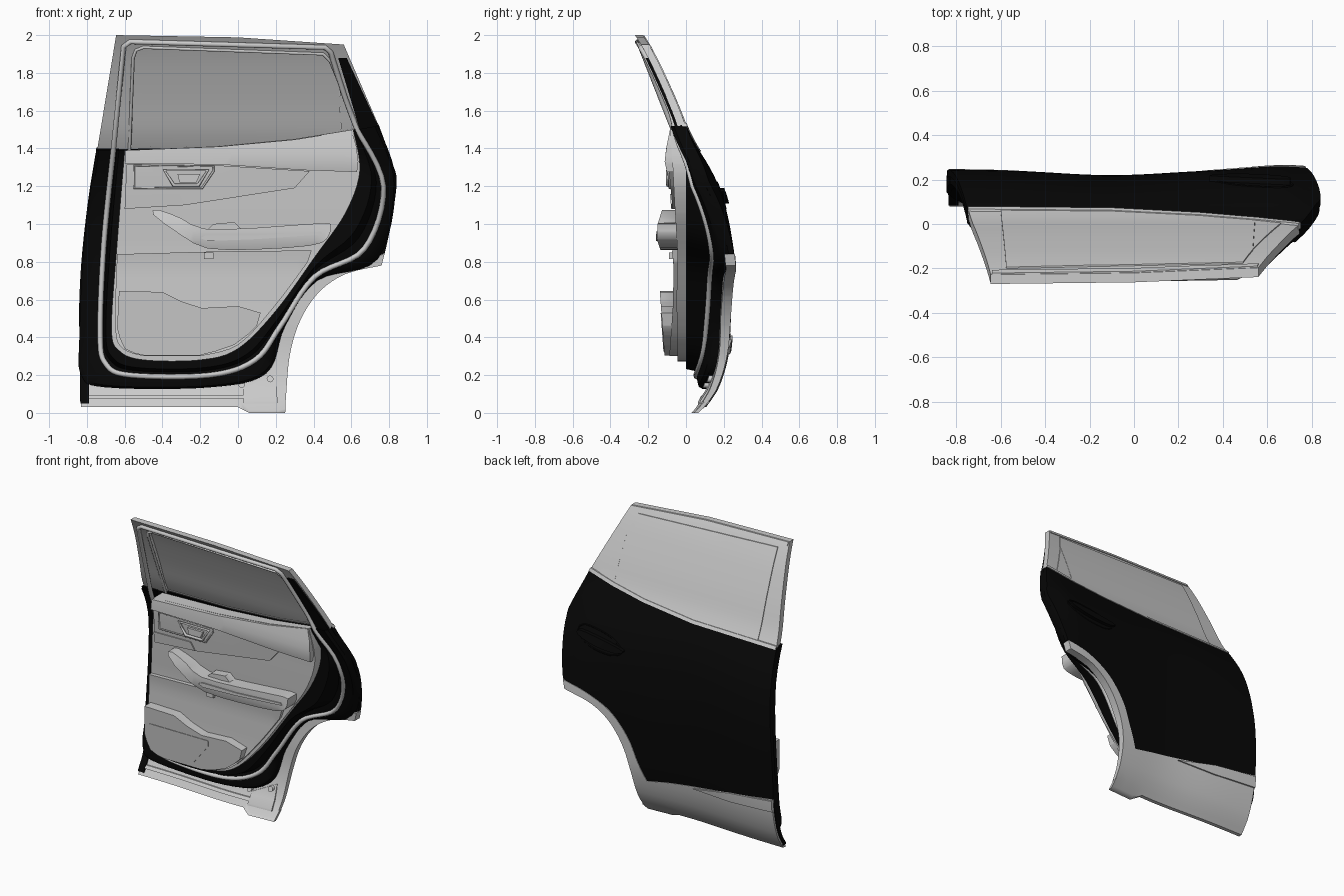
import bpy, bmesh, math
from mathutils import Vector

if "Cube" in bpy.data.objects:
    bpy.data.objects.remove(bpy.data.objects["Cube"])

black = bpy.data.materials.new("black_paint")
black.diffuse_color = (0.002, 0.002, 0.002, 1)
black.use_nodes = True
black.node_tree.nodes["Principled BSDF"].inputs["Base Color"].default_value = black.diffuse_color


def table(t, v):
    for (a, p), (b, q) in zip(t, t[1:]):
        if v <= b:
            return p + (q - p) * max(0, (v - a) / (b - a))
    return t[-1][1]


SIDE = [(0, .07), (.06, .135), (.17, .19), (.33, .23), (.6, .243), (.8, .246), (1, .228), (1.15, .195),
        (1.28, .14), (1.46, .025), (1.63, -.04), (1.83, -.13), (1.92, -.175), (2, -.225)]


def skin(x, z):
    """y of the curved outer surface of the door"""
    y = sum(table(SIDE, z + d) for d in (-.06, -.03, 0, .03, .06)) / 5 if .06 < z < 1.94 else table(SIDE, z)
    low = max(0, min(1, (1.4 - z) / .4))
    y -= .025 * low * math.exp(-((x + .1) / .35) ** 2)
    y += .017 * math.exp(-((x - .68) / .2) ** 2 - ((z - .75) / .22) ** 2)
    if x > .7:
        y -= .3 * (x - .7) * max(0, 1 - abs(z - 1.22) / .35)
    return y


def off(d):
    return lambda x, z: skin(x, z) + d


def prof(*t):
    return lambda x, z: table(t, z)


def seal_y(x, z):
    return skin(x, z) - table([(1.2, .11), (1.55, .065)], z)


def face_y(x, z):
    return min(0, seal_y(x, z) - .01)


def cr(pts, n=6, closed=False):
    """smooth curve through 2D points"""
    P = [Vector(p) for p in pts]
    m, out = len(P), []
    g = (lambda i: P[i % m]) if closed else (lambda i: P[max(0, min(m - 1, i))])
    for i in range(m if closed else m - 1):
        a, b, c, d = g(i - 1), g(i), g(i + 1), g(i + 2)
        for k in range(n):
            t = k / n
            out.append(tuple(.5 * (2 * b + (c - a) * t + (2 * a - 5 * b + 4 * c - d) * t * t
                                   + (3 * b - a - 3 * c + d) * t ** 3)))
    if not closed:
        out.append(tuple(P[-1]))
    return out


def finish(name, bm, mat, angle=50):
    bmesh.ops.recalc_face_normals(bm, faces=bm.faces)
    me = bpy.data.meshes.new(name)
    bm.to_mesh(me)
    bm.free()
    me.polygons.foreach_set("use_smooth", [True] * len(me.polygons))
    me.set_sharp_from_angle(angle=math.radians(angle))
    ob = bpy.data.objects.new(name, me)
    bpy.context.collection.objects.link(ob)
    if mat:
        me.materials.append(mat)
    return ob


def panel(name, pts, front, back, mat=None, bevel=.006, step=.05):
    """plate with an xz outline, following two y functions, with a chamfered front edge"""
    bm = bmesh.new()
    bm.faces.new([bm.verts.new((p[0], 0, p[1])) for p in pts])
    sign = math.copysign(1, back(*pts[0]) - front(*pts[0]))
    bmesh.ops.inset_region(bm, faces=bm.faces[:], thickness=bevel, use_boundary=True, use_even_offset=True)
    for v in bm.verts:  # local y holds the chamfer height
        v.co.y = sign * bevel if v.is_boundary else 0
    for ax in (0, 2):
        no = Vector((ax == 0, 0, ax == 2))
        for k in range(-20, 42):
            c = k * step + .0137
            if min(v.co[ax] for v in bm.verts) < c < max(v.co[ax] for v in bm.verts):
                bmesh.ops.bisect_plane(bm, geom=bm.verts[:] + bm.edges[:] + bm.faces[:],
                                       plane_co=no * c, plane_no=no, dist=1e-4)
    new = bmesh.ops.extrude_face_region(bm, geom=bm.faces[:], use_keep_orig=True)["geom"]
    moved = {v for v in new if isinstance(v, bmesh.types.BMVert)}
    for v in bm.verts:
        x, z = v.co.x, v.co.z
        v.co.y = back(x, z) if v in moved else front(x, z) + v.co.y
    return finish(name, bm, mat)


def loft(name, rows, mat=None):
    bm = bmesh.new()
    R = [[bm.verts.new(p) for p in r] for r in rows]
    for a, b in zip(R, R[1:]):
        for i in range(len(a) - 1):
            bm.faces.new((a[i], a[i + 1], b[i + 1], b[i]))
    return finish(name, bm, mat, 35)


def tube(name, pts, fn, r, mat=None, closed=True):
    cu = bpy.data.curves.new(name, 'CURVE')
    cu.dimensions, cu.bevel_depth, cu.bevel_resolution = '3D', r, 2
    s = cu.splines.new('POLY')
    s.points.add(len(pts) - 1)
    for p, (x, z) in zip(s.points, pts):
        p.co = (x, fn(x, z), z, 1)
    s.use_cyclic_u = closed
    if mat:
        cu.materials.append(mat)
    ob = bpy.data.objects.new(name, cu)
    bpy.context.collection.objects.link(ob)


# outer skin and wheel arch cladding
arch = cr([(.76, .78), (.57, .735), (.43, .64), (.33, .49), (.275, .31), (.255, .1), (.25, 0)])
border = cr([(.775, .84), (.6, .8), (.42, .71), (.29, .56), (.22, .4), (.16, .27)]) + [(0, .3), (-.835, .42)]
left = cr([(-.84, .42), (-.84, .6), (-.825, .85), (-.79, 1.15), (-.75, 1.395)])
right = cr([(.745, 1.525), (.815, 1.33), (.84, 1.22), (.81, 1), (.777, .845)])
belt = [(-.1, 1.405), (.3, 1.44), (.55, 1.48)]
panel("door_skin", left + belt + right + border[1:-1], off(0), off(-.03), black)
panel("lower_cladding", arch + [(.06, 0), (0, .03), (-.83, .03)] + border[::-1], off(.004),
      lambda x, z: skin(x, z) - table([(0, .02), (.1, .03), (.3, .04), (.5, .05)], z))
panel("cladding_accent", [(-.2, .315), (-.5, .375), (-.835, .41), (-.835, .33), (-.5, .31)], off(.014), off(0), bevel=.008)
panel("front_flange", [(-.835, .05), (-.79, .05), (-.79, .16), (-.76, .4), (-.84, .4)], off(-.04), off(-.01), black)

# outside handle in its dished oval
tube("handle_recess_rim", cr([(.36, 1.12), (.46, 1.19), (.66, 1.22), (.71, 1.17), (.6, 1.1), (.44, 1.08)], closed=True),
     off(-.001), .005, black)
panel("outer_handle", cr([(.34, 1.135), (.48, 1.165), (.68, 1.19), (.69, 1.16), (.55, 1.12), (.4, 1.11)], 3, True),
      off(.025), off(-.01), black, .008)

# window frame, glass and belt strip
opening = [(.64, 1.5), (.49, 1.86), (.45, 1.9), (-.5, 1.935), (-.54, 1.92), (-.555, 1.88), (-.575, 1.395)]
panel("window_frame", [(-.745, 1.395), (-.645, 2), (0, 1.988), (.56, 1.95), (.745, 1.52)] + opening,
      off(-.045), off(-.003), None, .012)
tube("window_seal", opening, off(-.045), .009, closed=False)
panel("door_glass", [(-.6, 1.39), (-.575, 1.955), (.49, 1.915), (.535, 1.8), (.545, 1.47), (.3, 1.43), (-.1, 1.395)],
      off(.003), off(-.012), bevel=.003)
panel("quarter_glass", [(.546, 1.47), (.536, 1.79), (.67, 1.5)], off(.002), off(-.012), bevel=.003)
panel("belt_strip", [(-.748, 1.385), (-.748, 1.405), (-.1, 1.414), (.3, 1.45), (.55, 1.492), (.74, 1.535), (.75, 1.515),
                     (.55, 1.47), (.3, 1.43), (-.1, 1.394)], off(.007), off(-.02), bevel=.004)
panel("roof_edge_strip", [(-.64, 1.975), (-.64, 1.998), (0, 1.985), (.555, 1.948), (.56, 1.925), (0, 1.962)],
      off(.003), off(-.02), bevel=.004)
panel("rear_pillar", [(.53, 1.88), (.575, 1.88), (.74, 1.525), (.76, 1.45), (.66, 1.45)], off(-.06), off(-.01), black)

# pressed inner door: flat face, wall, seal shelf, outer flange
T = cr([(-.6, 1.39), (-.64, .9), (-.67, .45), (-.63, .33), (-.5, .28), (-.2, .28), (0, .34), (.2, .54), (.41, .83),
        (.57, 1.06), (.645, 1.28), (.61, 1.5)])
S = cr([(-.66, 1.39), (-.71, .9), (-.73, .42), (-.7, .26), (-.57, .2), (-.15, .2), (.09, .28), (.225, .46), (.405, .72),
        (.67, .87), (.77, 1.2), (.63, 1.5)])
O = cr([(-.75, 1.39), (-.815, .9), (-.84, .4), (-.83, .2), (-.7, .135), (-.15, .135), (.15, .21), (.25, .46), (.42, .7),
        (.74, .815), (.835, 1.22), (.742, 1.52)])


def row(A, B, t, fn):
    P = [(a[0] + (b[0] - a[0]) * t, a[1] + (b[1] - a[1]) * t) for a, b in zip(A, B)]
    return [(x, fn(x, z), z) for x, z in P]


loft("inner_door_panel", [row(T, S, -.3, face_y), row(T, S, .5, face_y), row(T, S, .7, seal_y), row(S, O, .2, seal_y),
                          row(S, O, .85, off(-.085)), row(S, O, 1, off(-.065)), row(S, O, 1, off(-.005))], black)
panel("front_pillar_cap", [(-.75, 1.3), (-.752, 1.4), (-.63, 1.4), (-.64, 1.3)], off(-.06), off(-.02), black)
tube("door_seal", S + cr([(.63, 1.5), (.57, 1.66), (.49, 1.91)])[1:] + [(.46, 1.935), (-.57, 1.965), (-.605, 1.94)],
     lambda x, z: seal_y(x, z) - table([(1.4, .008), (1.6, -.012)], z), .014)

# sill details inside the cladding
panel("sill_rail", [(-.79, .075), (-.79, .095), (.2, .095), (.2, .075)], off(-.04), off(-.02), bevel=.004)
panel("sill_bracket", [(.03, .13), (.2, .21), (.21, .05), (.03, .05)], off(-.04), off(-.02))
for x, z in ((.02, .15), (.17, .18)):
    panel("sill_bolt", [(x + .018 * math.cos(a * math.pi / 6), z + .018 * math.sin(a * math.pi / 6)) for a in range(12)],
          off(-.06), off(-.03), bevel=.004)

# interior trim
trim_back = lambda x, z: max(face_y(x, z) + .02, min(.02, skin(x, z) - .05))
base = prof((.28, -.045), (.6, -.05), (.85, -.045), (1.1, -.06), (1.3, -.07), (1.5, -.085))
panel("trim_base", T + [(.3, 1.45), (-.1, 1.412)], base, trim_back, None, .01)
panel("upper_trim", [(-.6, 1.32), (-.595, 1.39), (-.1, 1.41), (.3, 1.447), (.6, 1.495), (.625, 1.42), (.637, 1.33),
                     (.63, 1.275), (.35, 1.285), (-.1, 1.315)],
      prof((1.27, -.1), (1.33, -.113), (1.4, -.105), (1.5, -.085)), prof((1.27, -.03), (1.5, -.04)), None, .012)
panel("decor_insert", [(-.6, 1.08), (-.59, 1.315), (-.1, 1.31), (.38, 1.28), (.3, 1.19), (-.28, 1.1)],
      prof((1.07, -.07), (1.3, -.092)), prof((1, -.03)), None, .008)
panel("switch_plate", [(-.595, 1.08), (-.595, 1.155), (-.31, 1.16), (-.28, 1.105)], prof((1.08, -.078), (1.16, -.086)),
      prof((1, -.05)), None, .004)
panel("lower_trim", [(-.64, .84), (-.1, .855), (.39, .86)] + cr([(.37, .8), (.19, .56), (0, .36), (-.2, .3)], 5)
      + cr([(-.5, .3), (-.61, .34), (-.65, .45), (-.64, .84)], 4)[:-1],
      prof((.28, -.09), (.55, -.07), (.78, -.065), (.86, -.075)), prof((0, -.02)), None, .01)
panel("map_pocket", [(-.63, .645), (-.4, .64), (-.3, .59), (-.19, .555), (0, .565), (.12, .53)]
      + cr([(.1, .46), (-.02, .36), (-.2, .305)], 2) + cr([(-.5, .305), (-.6, .34), (-.64, .45)], 2),
      prof((.29, -.113), (.5, -.128), (.66, -.14)), prof((0, -.04)), None, .018)
panel("speaker_grille", [(-.6, .36), (-.6, .53), (-.14, .53), (-.14, .49), (-.27, .33), (-.36, .325), (-.55, .325)],
      prof((.29, -.117), (.5, -.132), (.66, -.144)), prof((0, -.1)), None, .003)

# armrest with a switch pod
panel("armrest", cr([(-.45, 1.05), (-.42, 1.075), (-.3, 1.03), (-.18, .975), (.1, .98), (.45, 1.005), (.49, .985), (.47, .92),
                     (.38, .885), (.1, .865), (-.16, .87), (-.3, .94)], 2, True),
      prof((.86, -.135), (.92, -.155), (1, -.15), (1.08, -.125)), prof((0, -.03)), None, .016)
panel("armrest_band", [(-.2, .925), (-.17, .94), (.1, .94), (.44, .96), (.45, .945), (.1, .92), (-.16, .91)],
      prof((.86, -.16)), prof((0, -.12)), None, .003)
panel("switch_pod", [(-.16, .97), (-.13, 1.0), (-.02, 1.01), (.02, .97)], prof((0, -.115)), prof((0, -.05)), None, .01)
panel("pull_clip", [(-.18, .815), (-.18, .85), (-.13, .85), (-.13, .815)], prof((0, -.09)), prof((0, -.05)), None, .005)

# inside handle: bezel, release lever and its frame
bezel = [(-.55, 1.19), (-.55, 1.31), (-.13, 1.305), (-.13, 1.28), (-.19, 1.19)]
tube("handle_bezel", bezel, prof((1.1, -.08), (1.32, -.095)), .006)
tube("lever_frame", [(-.39, 1.285), (-.16, 1.285), (-.21, 1.205), (-.34, 1.205)], prof((1, -.095)), .01)
panel("release_lever", [(-.32, 1.265), (-.2, 1.265), (-.22, 1.22), (-.31, 1.22)], prof((0, -.105)), prof((0, -.07)), None, .006)
